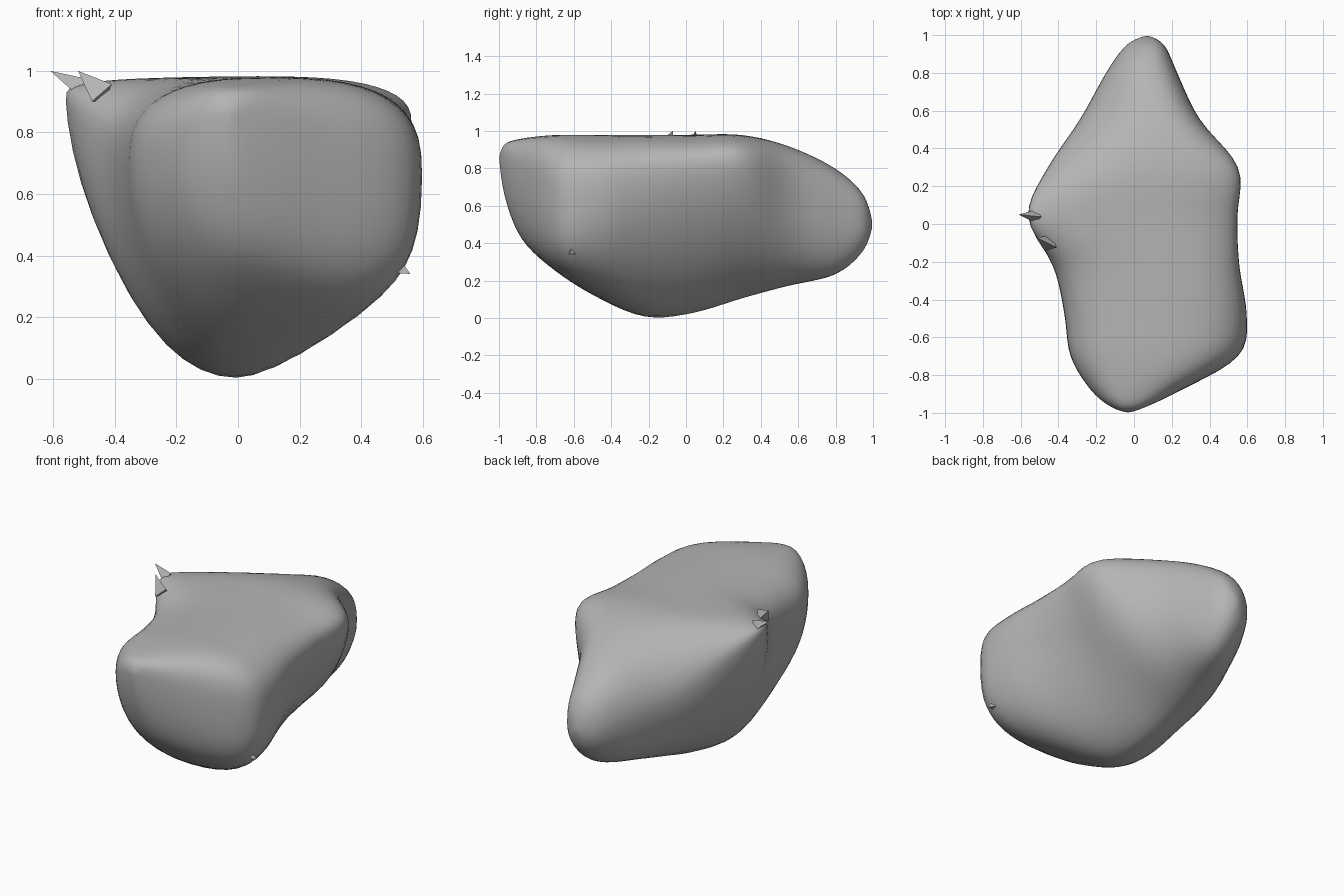
import bpy, bmesh, math
from mathutils import Vector

cube = bpy.data.objects.get("Cube")
if cube:
    bpy.data.objects.remove(cube, do_unlink=True)

stone = bpy.data.materials.new("stone_grey")
stone.use_nodes = True
GREY = (0.46, 0.46, 0.46, 1)
stone.diffuse_color = GREY
stone.node_tree.nodes["Principled BSDF"].inputs["Base Color"].default_value = GREY

# Sections: y, then x/z of the left, right, top and bottom points
SECTIONS = [
    (-1, -.03, .86, -.03, .86, -.03, .86, -.03, .86),
    (-.97, -.12, .84, .06, .83, -.03, .93, -.02, .65),
    (-.88, -.23, .77, .25, .74, 0, .96, .02, .42),
    (-.7, -.34, .72, .56, .66, .1, .98, .04, .25),
    (-.48, -.37, .7, .6, .68, .12, .98, .02, .11),
    (-.22, -.43, .76, .56, .76, .1, .98, 0, 0),
    (.04, -.57, .93, .55, .81, .03, .98, -.02, .02),
    (.3, -.46, .78, .56, .82, .1, .98, -.02, .1),
    (.55, -.29, .6, .35, .66, .12, .92, 0, .17),
    (.8, -.15, .54, .23, .54, .06, .8, .06, .23),
    (.95, -.04, .5, .16, .5, .07, .66, .07, .36),
    (1, .07, .5, .07, .5, .07, .5, .07, .5),
]
# Squareness of each section's upper left, lower left and lower right quarters
UPPER_LEFT = [2, 2, 2.3, 2.6, 2.8, 2.7, 3, 2.3, 2, 2, 2, 2]
LOWER_LEFT = [2, 2, 2, 2.1, 2.2, 2.1, 1.65, 1.8, 1.9, 2, 2, 2]
LOWER_RIGHT = [2, 2, 2.2, 3.2, 2.4, 1.75, 1.5, 1.5, 1.9, 2, 2, 2]
ROWS = [s + q for s, q in zip(SECTIONS, zip(UPPER_LEFT, LOWER_LEFT, LOWER_RIGHT))]
STEPS, AROUND = 5, 48


def blend(p, q, r, s, t):
    """Smooth curve through q and r."""
    return [b + t / 2 * (c - a + t * (2 * a - 5 * b + 4 * c - d + t * (3 * (b - c) + d - a)))
            for a, b, c, d in zip(p, q, r, s)]


def ring(row):
    """Cross-section made from four rounded quarters."""
    y, lx, lz, rx, rz, tx, tz, bx, bz, ul, ll, lr = row
    quarters = [((rx, rz), (tx, tz), 2.7), ((tx, tz), (lx, lz), ul),
                ((lx, lz), (bx, bz), ll), ((bx, bz), (rx, rz), lr)]
    pts, n = [], AROUND // 4
    for k, (a, b, power) in enumerate(quarters):
        cx, cz = (b[0], a[1]) if k % 2 == 0 else (a[0], b[1])
        for i in range(n):
            ang = math.pi / 2 * i / n
            u, v = math.cos(ang) ** (2 / power), math.sin(ang) ** (2 / power)
            pts.append((cx + (a[0] - cx) * u + (b[0] - cx) * v, y,
                        cz + (a[1] - cz) * u + (b[1] - cz) * v))
    return pts


def finish(bm, name):
    bmesh.ops.recalc_face_normals(bm, faces=bm.faces)
    mesh = bpy.data.meshes.new(name)
    bm.to_mesh(mesh)
    bm.free()
    mesh.materials.append(stone)
    obj = bpy.data.objects.new(name, mesh)
    bpy.context.collection.objects.link(obj)
    return obj


# Boulder body lofted through the sections
bm = bmesh.new()
rings, last = [], len(ROWS) - 1
for i in range(last):
    near = [ROWS[min(max(j, 0), last)] for j in range(i - 1, i + 3)]
    for k in range(STEPS):
        rings.append([bm.verts.new(p) for p in ring(blend(*near, k / STEPS))])
rings.append([bm.verts.new(p) for p in ring(ROWS[-1])])
for a, b in zip(rings, rings[1:]):
    for j in range(AROUND):
        k = (j + 1) % AROUND
        bm.faces.new((a[j], a[k], b[k], b[j]))
bmesh.ops.remove_doubles(bm, verts=bm.verts, dist=0.0005)
# Soften the seams between quarters
for _ in range(4):
    bmesh.ops.smooth_vert(bm, verts=bm.verts, factor=0.4,
                          use_axis_x=True, use_axis_y=True, use_axis_z=True)
body = finish(bm, "boulder")
for poly in body.data.polygons:
    poly.use_smooth = True


# Small jagged chips
def chip(name, base, tip, radius):
    base, tip = Vector(base), Vector(tip)
    bm = bmesh.new()
    bmesh.ops.create_cone(bm, cap_ends=True, segments=3, radius1=radius, radius2=0,
                          depth=(tip - base).length)
    turn = (tip - base).to_track_quat('Z', 'Y')
    for v in bm.verts:
        v.co = turn @ v.co + (base + tip) / 2
    finish(bm, name)


chip("edge_chip_back", (-.51, .04, .94), (-.61, .05, 1), .04)
chip("edge_chip_front", (-.44, -.11, .92), (-.52, -.07, 1), .05)
chip("lower_chip", (.49, -.6, .37), (.56, -.62, .34), .05)
